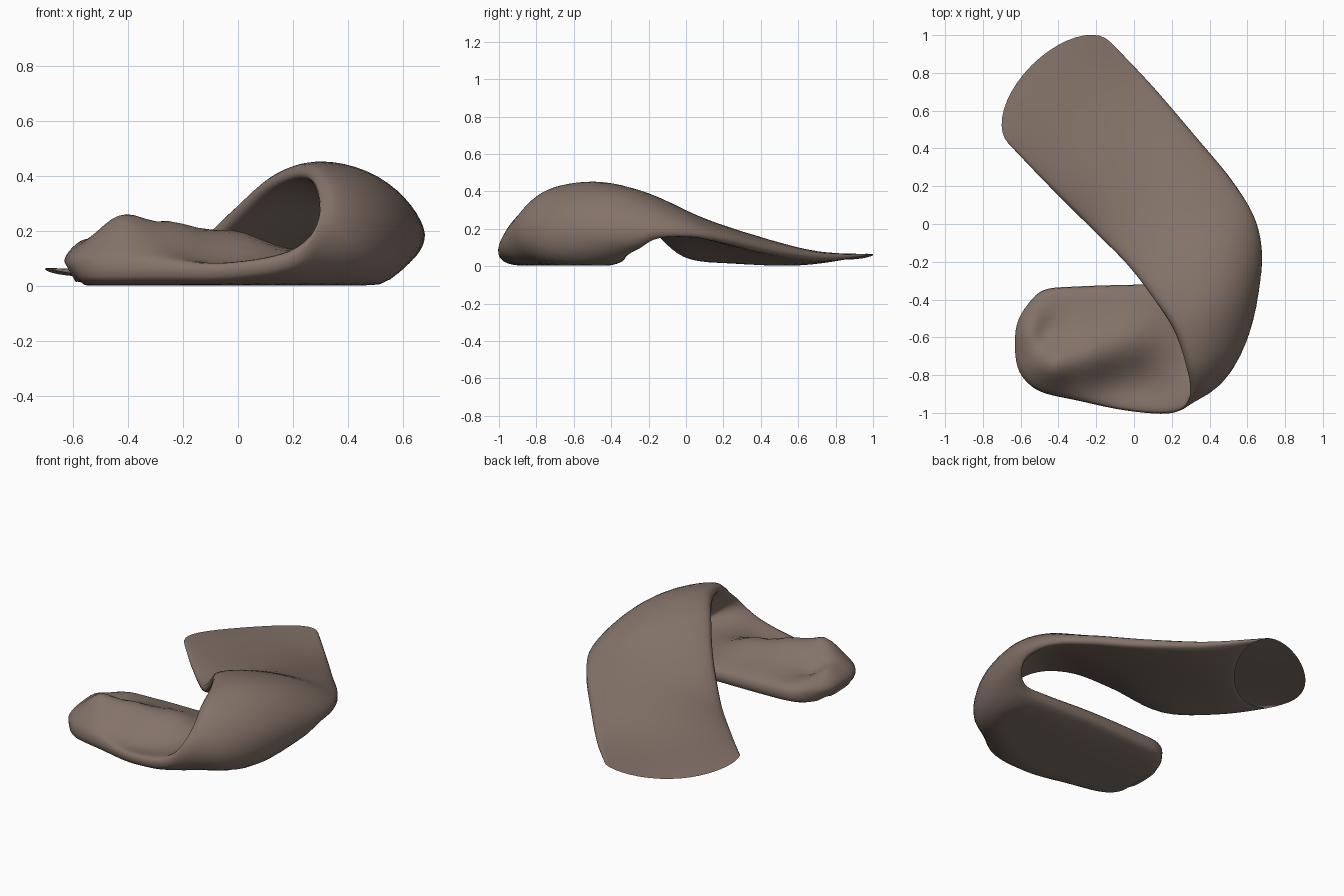
import bpy
import bmesh
import math
from mathutils import Vector

cube = bpy.data.objects.get("Cube")
if cube:
    bpy.data.objects.remove(cube, do_unlink=True)

# Stations along the sock: inner edge, middle, outer edge, thickness
STATIONS = [
    ((-.67, .43, .06), (-.41, .70, .02), (-.13, .97, .06), .06),
    ((-.46, .21, .04), (-.19, .47, .05), (.09, .74, .05), .09),
    ((-.23, -.02, .07), (.07, .22, .13), (.33, .46, .09), .11),
    ((-.04, -.21, .24), (.25, .00, .23), (.52, .23, .14), .11),
    ((.10, -.39, .37), (.40, -.20, .33), (.64, .03, .17), .11),
    ((.22, -.57, .42), (.48, -.41, .345), (.67, -.15, .16), .12),
    ((.29, -.76, .39), (.52, -.60, .24), (.63, -.25, .10), .13),
    ((.31, -.91, .26), (.46, -.71, .10), (.53, -.31, .06), .14),
    ((.21, -1.0, .11), (.30, -.68, .06), (.36, -.32, .06), .14),
    ((-.03, -.99, .06), (.02, -.66, .07), (.04, -.32, .07), .15),
    ((-.30, -.935, .06), (-.30, -.64, .08), (-.30, -.33, .07), .16),
    ((-.49, -.89, .06), (-.48, -.63, .08), (-.48, -.35, .07), .16),
    ((-.58, -.82, .06), (-.57, -.63, .07), (-.57, -.44, .06), .14),
    ((-.61, -.73, .05), (-.61, -.63, .05), (-.61, -.54, .05), .08),
]
SIDES, STEPS = 40, 6


def spline(values, s):
    """Catmull-Rom interpolation through a list of vectors."""
    i = min(int(s), len(values) - 2)
    f = s - i
    p0, p1, p2, p3 = (values[max(0, min(len(values) - 1, i + k))] for k in (-1, 0, 1, 2))
    return p1 + ((p2 - p0) * f + (2 * p0 - 5 * p1 + 4 * p2 - p3) * f ** 2
                 + (3 * p1 - p0 - 3 * p2 + p3) * f ** 3) / 2


def hill(p, x, y, radius):
    return math.exp(-((p.x - x) ** 2 + (p.y - y) ** 2) / radius ** 2)


inner, middle, outer = ([Vector(st[k]) for st in STATIONS] for k in range(3))
thick = [st[3] for st in STATIONS]
last = len(STATIONS) - 1

bm = bmesh.new()
rings = []
for n in range(last * STEPS + 1):
    s = n / STEPS
    a, m, b, t = (spline(v, s) for v in (inner, middle, outer, thick))
    ahead = (spline(middle, min(s + .1, last)) - spline(middle, max(s - .1, 0))).normalized()
    up = ahead.cross(b - a).normalized()
    ring = []
    for k in range(SIDES):
        angle = 2 * math.pi * k / SIDES
        w, h = (1 - math.cos(angle)) / 2, math.sin(angle)
        p = a * (2 * w - 1) * (w - 1) + m * 4 * w * (1 - w) + b * w * (2 * w - 1)
        p += up * (t / 2) * math.copysign(abs(h) ** .6, h)
        # Slanted opening: the upper layer reaches further than the lower
        p -= ahead * .2 * h * max(0, 1 - s / 2) ** 2
        # Diagonal ridge along the foot, curled rim and hollow at the toe
        if s > 8 and h < 0:
            p.z += -h * (.12 * hill(p, -.42, -.76, .11) + .08 * hill(p, -.23, -.70, .12)
                         + .06 * hill(p, -.02, -.61, .13) + .03 * hill(p, -.54, -.58, .07)
                         - .05 * hill(p, -.46, -.57, .07) - .05 * hill(p, -.12, -.88, .13)
                         - .05 * hill(p, .05, -.87, .14) - .02 * hill(p, -.38, -.45, .09))
        p.z = max(p.z, .003)
        ring.append(bm.verts.new(p))
    rings.append(ring)

# Skin the rings and close the toe
for r0, r1 in zip(rings, rings[1:]):
    for k in range(SIDES):
        j = (k + 1) % SIDES
        bm.faces.new((r0[k], r0[j], r1[j], r1[k]))
bm.faces.new(rings[-1])
bmesh.ops.recalc_face_normals(bm, faces=bm.faces)

mesh = bpy.data.meshes.new("sock")
bm.to_mesh(mesh)
bm.free()
sock = bpy.data.objects.new("sock", mesh)
bpy.context.collection.objects.link(sock)

# Brown knit
brown = bpy.data.materials.new("warm brown")
brown.use_nodes = True
colour = (.23, .17, .14, 1)
brown.diffuse_color = colour
brown.node_tree.nodes["Principled BSDF"].inputs["Base Color"].default_value = colour
mesh.materials.append(brown)

# Soften the folds and shade smooth
smooth = sock.modifiers.new("soften", "SMOOTH")
smooth.factor, smooth.iterations = .4, 2
bpy.context.view_layer.objects.active = sock
sock.select_set(True)
bpy.ops.object.shade_smooth()
